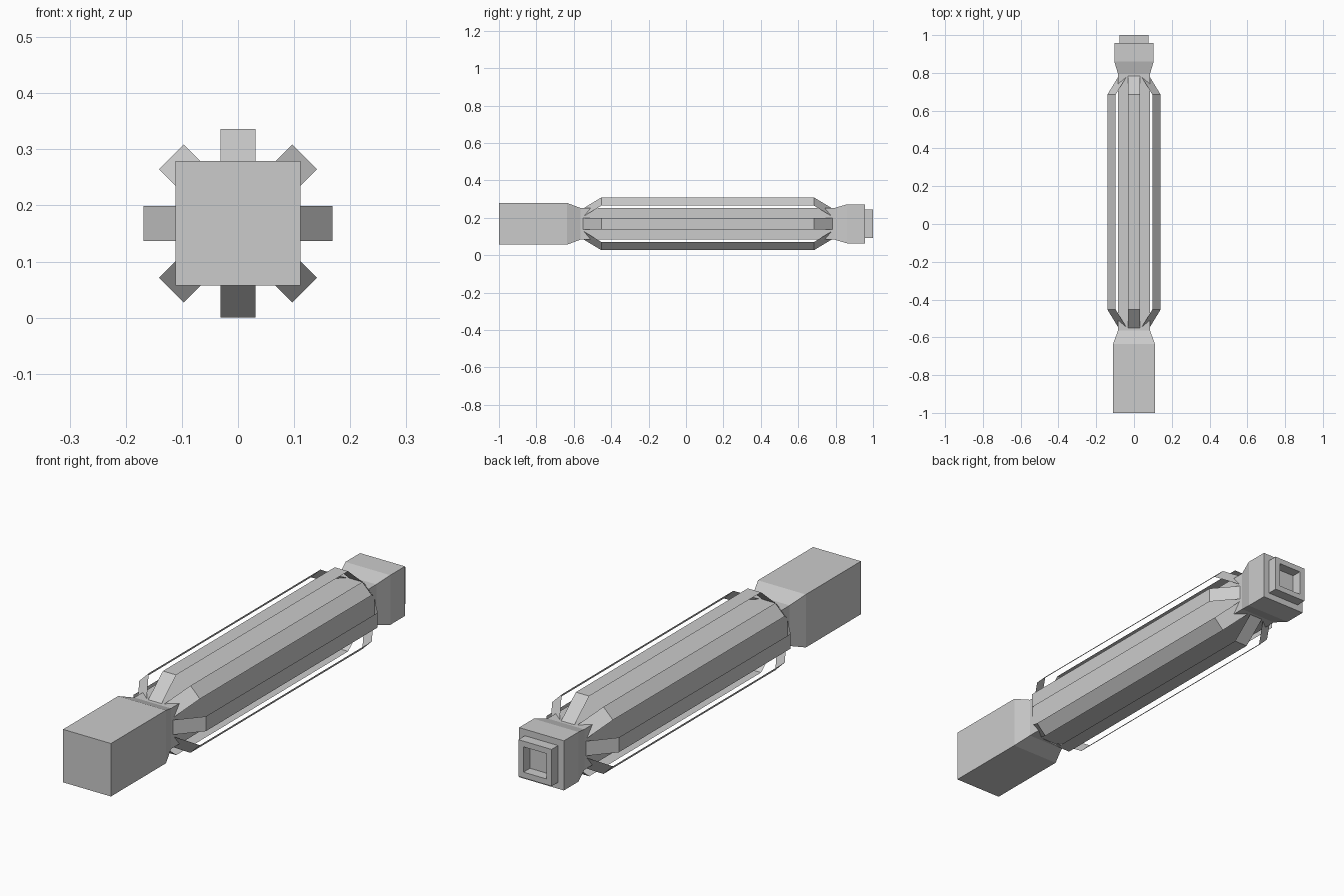
import bpy, bmesh
from math import pi
from mathutils import Matrix, Vector

if "Cube" in bpy.data.objects:
    bpy.data.objects.remove(bpy.data.objects["Cube"])

AXIS_Z = 0.168


def finish(bm, name):
    me = bpy.data.meshes.new(name)
    bm.to_mesh(me)
    bm.free()
    ob = bpy.data.objects.new(name, me)
    ob.location.z = AXIS_Z
    bpy.context.collection.objects.link(ob)
    return ob


def square_loft(name, profile, cap_start=False, cap_end=False):
    """Square rings (y, half width) joined along the y axis."""
    bm = bmesh.new()
    rings = [[bm.verts.new((sx * h, y, sz * h))
              for sx, sz in ((-1, -1), (1, -1), (1, 1), (-1, 1))]
             for y, h in profile]
    for a, b in zip(rings, rings[1:]):
        for i in range(4):
            j = (i + 1) % 4
            bm.faces.new((a[i], a[j], b[j], b[i]))
    if cap_start:
        bm.faces.new(rings[0])
    if cap_end:
        bm.faces.new(rings[-1])
    bmesh.ops.recalc_face_normals(bm, faces=bm.faces)
    return finish(bm, name)


def strip(name, angle, half=0.031):
    """Thin bent strip running outside the core, turned about the y axis."""
    bm = bmesh.new()
    path = [(-0.555, 0.081), (-0.453, 0.168), (0.685, 0.168), (0.787, 0.081)]
    rot = Matrix.Rotation(angle, 3, 'Y')
    rows = [[bm.verts.new(rot @ Vector((x, y, r))) for x in (-half, half)]
            for y, r in path]
    for a, b in zip(rows, rows[1:]):
        bm.faces.new((a[0], a[1], b[1], b[0]))
    return finish(bm, name)


# Solid handle block with its tapered neck
square_loft("handle", [(-1, 0.111), (-0.635, 0.111), (-0.565, 0.085)], cap_start=True)

# Square inner core
square_loft("core", [(-0.565, 0.085), (0.795, 0.085)])

# Flared end with a stepped rim and square recess
square_loft("emitter_end", [(0.795, 0.085), (0.86, 0.104), (0.957, 0.104),
                            (0.957, 0.077), (1.0, 0.077), (1.0, 0.053),
                            (0.957, 0.053)], cap_end=True)

# Eight bent strips around the core
for i in range(8):
    strip(f"outer_strip_{i + 1}", i * pi / 4)
